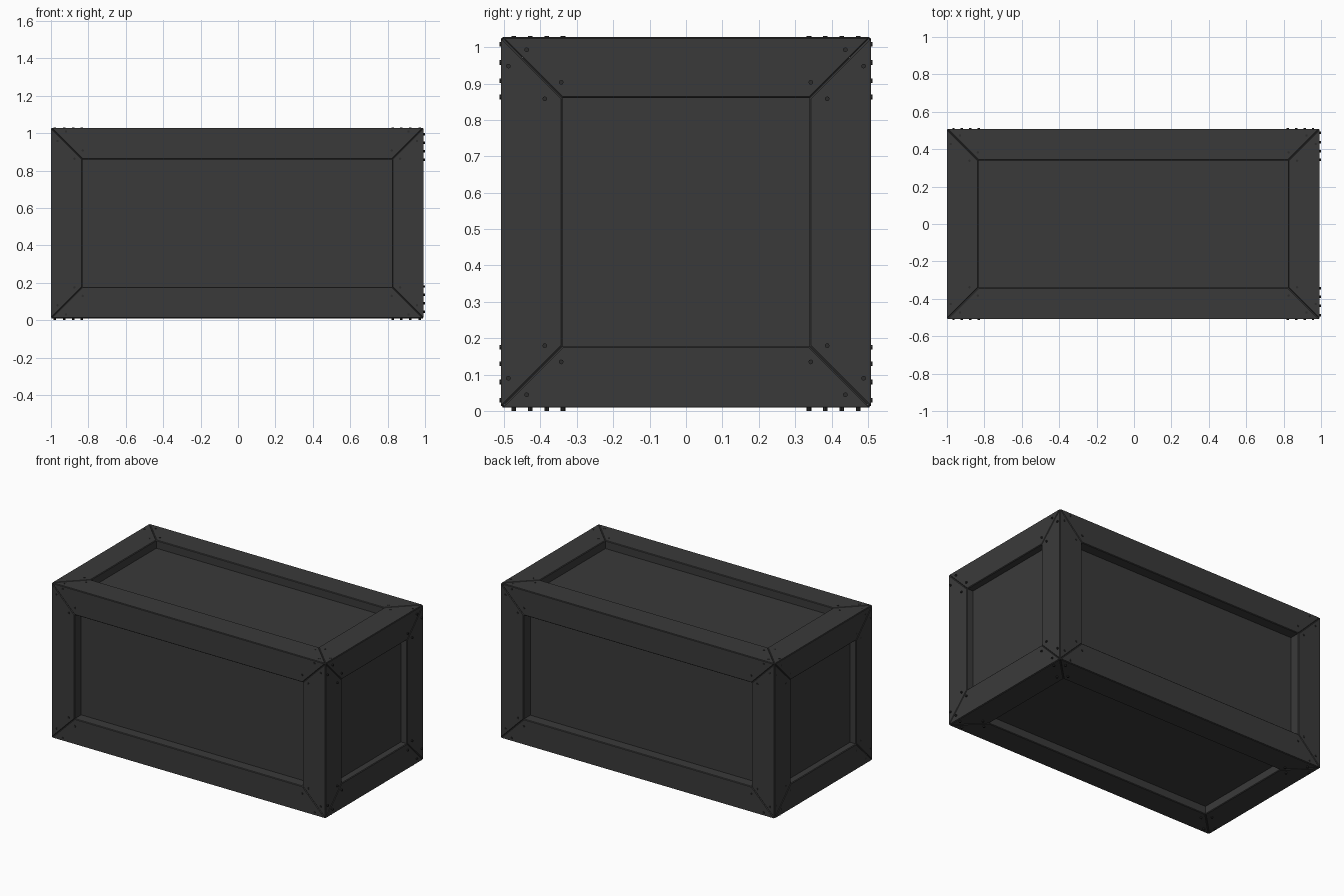
import bpy, bmesh, math
from mathutils import Vector

if "Cube" in bpy.data.objects:
    bpy.data.objects.remove(bpy.data.objects["Cube"])

LO = Vector((-1.0, -0.508, 0.01))
HI = Vector((0.992, 0.508, 1.028))
CEN, HALF = (LO + HI) / 2, (HI - LO) / 2
DEPTH = (0.045, 0.068, 0.053)      # recess depth per axis
WIDTH = 0.168                      # board width
BEVEL = 0.004
NAIL_R = 0.0065
NAILS = ((0.07, 0.035), (0.02, 0.08), (0.165, 0.125), (0.12, 0.17))


def material(name, v):
    m = bpy.data.materials.new(name)
    m.diffuse_color = (v, v, v, 1)
    m.use_nodes = True
    m.node_tree.nodes["Principled BSDF"].inputs["Base Color"].default_value = m.diffuse_color
    return m


WOOD, IRON = material("dark_wood", 0.042), material("dark_iron", 0.025)


def make_object(name, bm, mat):
    me = bpy.data.meshes.new(name)
    bm.to_mesh(me)
    bm.free()
    me.materials.append(mat)
    ob = bpy.data.objects.new(name, me)
    bpy.context.collection.objects.link(ob)


def board(bm_out, place, i):
    """One mitred frame board; place(depth, inset) gives the ring of 4 corners."""
    j = (i + 1) % 4
    bm = bmesh.new()
    outer, inner, back_o, back_i = place
    pts = [outer[i], outer[j], inner[j], inner[i],
           back_o[i], back_o[j], back_i[j], back_i[i]]
    v = [bm.verts.new(p) for p in pts]
    front = bm.faces.new(v[:4])
    bm.faces.new((v[3], v[2], v[6], v[7]))
    for ids in ((7, 6, 5, 4), (0, 4, 5, 1), (1, 5, 6, 2), (3, 7, 4, 0)):
        bm.faces.new([v[k] for k in ids]).material_index = 1
    bmesh.ops.bevel(bm, geom=list(front.edges), offset=BEVEL, segments=1,
                    affect='EDGES', material=0)
    # keep only the exposed side of the board
    bmesh.ops.delete(bm, geom=[f for f in bm.faces if f.material_index == 1],
                     context='FACES')
    me = bpy.data.meshes.new("tmp")
    bm.to_mesh(me)
    bm.free()
    bm_out.from_mesh(me)
    bpy.data.meshes.remove(me)


SIDES = (("right", 0, 1, 0.008), ("left", 0, -1, 0.0005), ("back", 1, 1, 0.004),
         ("front", 1, -1, 0.004), ("top", 2, 1, 0.002), ("bottom", 2, -1, 0.01))

for name, a, s, proud in SIDES:
    b, c = (a + 1) % 3, (a + 2) % 3
    signs = [(-1, -1), (1, -1), (1, 1), (-1, 1)]
    if s < 0:
        signs.reverse()

    def point(u, v, depth):
        p = CEN.copy()
        p[a] += s * (HALF[a] - depth)
        p[b] += u
        p[c] += v
        return p

    def ring(depth, ib, ic):
        return [point(su * (HALF[b] - ib), sv * (HALF[c] - ic), depth)
                for su, sv in signs]

    # Mitred frame boards
    rings = (ring(0, 0, 0), ring(0, WIDTH, WIDTH),
             ring(DEPTH[a], DEPTH[b], DEPTH[c]), ring(DEPTH[a], WIDTH, WIDTH))
    bm = bmesh.new()
    for i in range(4):
        board(bm, rings, i)
    make_object(name + "_frame", bm, WOOD)

    # Recessed panel
    bm = bmesh.new()
    bm.faces.new([bm.verts.new(p) for p in rings[3]])
    make_object(name + "_panel", bm, WOOD)

    # Nail heads, four around every corner
    bm = bmesh.new()
    for su, sv in signs:
        for du, dv in NAILS:
            u, v = su * (HALF[b] - du), sv * (HALF[c] - dv)
            loops = []
            for h in (0.0, -proud):
                loops.append([bm.verts.new(point(
                    u + NAIL_R * math.cos(k * math.pi / 4),
                    v + NAIL_R * math.sin(k * math.pi / 4), h)) for k in range(8)])
            lo, hi = loops
            bm.faces.new(hi if s > 0 else hi[::-1])
            for k in range(8):
                q = (lo[k], lo[(k + 1) % 8], hi[(k + 1) % 8], hi[k])
                bm.faces.new(q if s > 0 else q[::-1])
    make_object(name + "_nails", bm, IRON)
